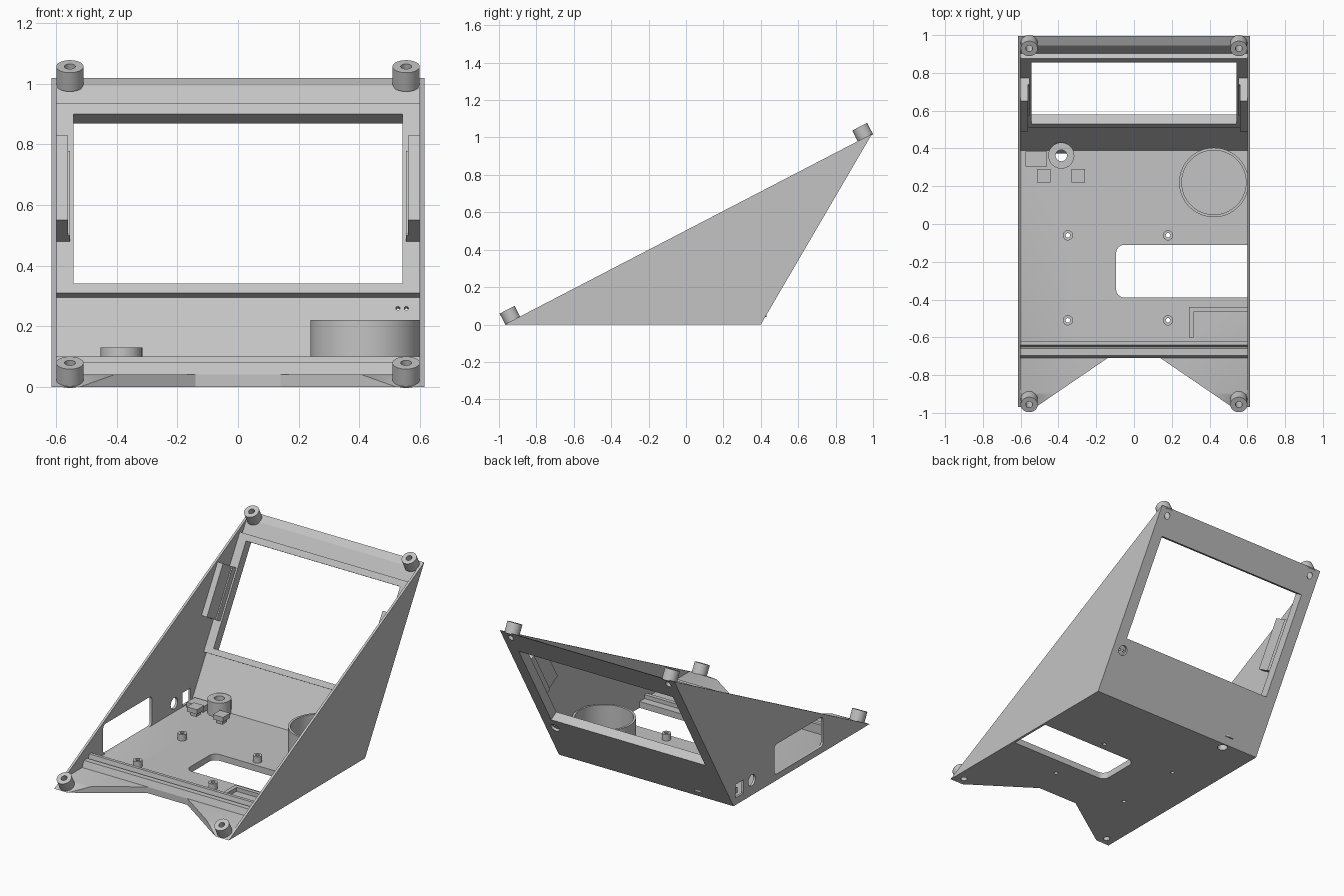
import bpy, bmesh, math
from mathutils import Vector, Matrix

old = bpy.data.objects.get("Cube")
if old:
    bpy.data.objects.remove(old, do_unlink=True)

grey = bpy.data.materials.new("light grey plastic")
grey.use_nodes = True
grey.diffuse_color = (0.55, 0.55, 0.55, 1)
grey.node_tree.nodes["Principled BSDF"].inputs["Base Color"].default_value = (0.55, 0.55, 0.55, 1)

# Main dimensions
INNER, OUTER = 0.6, 0.615
FLOOR = 0.04
FRONT, HEEL, PEAK = Vector((-0.97, 0)), Vector((0.4, 0)), Vector((0.995, 1.02))
UP = (PEAK - HEEL).normalized()          # along the leaning back panel
IN = Vector((-UP.y, UP.x))               # from the back panel to the inside
SLOPE = (PEAK - FRONT).normalized()      # along the open sloping face
POST_AXIS = Vector((0, -SLOPE.y, SLOPE.x))


def lean(s, t):
    """Point in the y-z plane: s up the back panel, t inwards from it."""
    return HEEL + UP * s + IN * t


def finish(name, bm):
    bmesh.ops.recalc_face_normals(bm, faces=bm.faces[:])
    mesh = bpy.data.meshes.new(name)
    bm.to_mesh(mesh)
    bm.free()
    mesh.materials.append(grey)
    ob = bpy.data.objects.new(name, mesh)
    bpy.context.collection.objects.link(ob)
    return ob


def prism(name, outline, x0, x1):
    """Extrude a y-z outline along x."""
    bm = bmesh.new()
    face = bm.faces.new([bm.verts.new((x0, p[0], p[1])) for p in outline])
    ext = bmesh.ops.extrude_face_region(bm, geom=[face])
    moved = [v for v in ext["geom"] if isinstance(v, bmesh.types.BMVert)]
    bmesh.ops.translate(bm, verts=moved, vec=(x1 - x0, 0, 0))
    return finish(name, bm)


def box(name, lo, hi, axis=None, radius=0.0):
    """Box between two corners, optionally rounded along one axis."""
    lo, hi = Vector(lo), Vector(hi)
    bm = bmesh.new()
    bmesh.ops.create_cube(bm, size=1)
    bmesh.ops.scale(bm, vec=hi - lo, verts=bm.verts[:])
    bmesh.ops.translate(bm, vec=(lo + hi) / 2, verts=bm.verts[:])
    if axis is not None:
        edges = [e for e in bm.edges
                 if abs(e.verts[0].co[axis] - e.verts[1].co[axis]) > 1e-4]
        bmesh.ops.bevel(bm, geom=edges, offset=radius, segments=6,
                        profile=0.5, affect='EDGES')
    return finish(name, bm)


def tube(name, base, axis, height, outer, inner=0.0, n=40):
    """Cylinder, or a ring if it has an inner radius."""
    turn = Vector((0, 0, 1)).rotation_difference(Vector(axis)).to_matrix().to_4x4()
    place = Matrix.Translation(base) @ turn
    bm = bmesh.new()

    def ring(r, z):
        return [bm.verts.new(place @ Vector((r * math.cos(a), r * math.sin(a), z)))
                for a in (2 * math.pi * i / n for i in range(n))]

    rings = [ring(outer, 0), ring(outer, height)]
    if inner:
        rings += [ring(inner, height), ring(inner, 0)]
        pairs = list(zip(rings, rings[1:] + rings[:1]))
    else:
        pairs = [(rings[0], rings[1])]
        for r in rings:
            bm.faces.new(r)
    for a, b in pairs:
        for i in range(n):
            j = (i + 1) % n
            bm.faces.new((a[i], a[j], b[j], b[i]))
    ob = finish(name, bm)
    smooth(ob)
    return ob


def smooth(ob):
    bpy.ops.object.select_all(action='DESELECT')
    ob.select_set(True)
    bpy.context.view_layer.objects.active = ob
    bpy.ops.object.shade_smooth_by_angle(angle=math.radians(30))


def cut(ob, cutters):
    """Subtract the cutters and remove them."""
    bpy.context.view_layer.objects.active = ob
    for c in cutters:
        c.hide_render = True
        mod = ob.modifiers.new("cut", 'BOOLEAN')
        mod.operation, mod.solver, mod.object = 'DIFFERENCE', 'EXACT', c
        bpy.ops.object.modifier_apply(modifier=mod.name)
        bpy.data.objects.remove(c, do_unlink=True)
    smooth(ob)


# Triangular side walls; the right one has the port openings
prism("left_wall", [FRONT, HEEL, PEAK], INNER, OUTER)
right_wall = prism("right_wall", [FRONT, HEEL, PEAK], -OUTER, -INNER)
cut(right_wall, [
    box("port_window", (-0.7, -0.5, FLOOR), (-0.5, -0.01, 0.23), 0, 0.025),
    tube("round_port", (-0.7, 0.215, 0.095), (1, 0, 0), 0.2, 0.035),
    box("square_port", (-0.7, 0.3, 0.045), (-0.5, 0.38, 0.13))])

# Corner posts standing square to the sloping face
post_spots = [(side * 0.555, y) for side in (-1, 1) for y in (-0.927, 0.958)]


def post_base(x, y):
    return Vector((x, y, (y - FRONT.x) * SLOPE.y / SLOPE.x))


def post_holes(low):
    return [tube("screw_hole", post_base(x, y) - POST_AXIS * 0.15, POST_AXIS, 0.3, 0.018)
            for x, y in post_spots if (y < 0) == low]


for x, y in post_spots:
    tube("corner_post", post_base(x, y) - POST_AXIS * 0.006, POST_AXIS, 0.07, 0.045, 0.018)

# Floor with front notch, side opening and screw holes
floor_plate = prism("floor", [FRONT, HEEL, lean(FLOOR / UP.y, 0),
                              (FRONT.x + FLOOR * SLOPE.x / SLOPE.y, FLOOR)], -INNER, INNER)
bm = bmesh.new()
notch = [(-0.565, -1.0), (-0.14, -0.71), (0.14, -0.71), (0.565, -1.0)]
face = bm.faces.new([bm.verts.new((x, y, -0.05)) for x, y in notch])
ext = bmesh.ops.extrude_face_region(bm, geom=[face])
bmesh.ops.translate(bm, vec=(0, 0, 0.2),
                    verts=[v for v in ext["geom"] if isinstance(v, bmesh.types.BMVert)])
standoffs = [(x, y) for x in (-0.35, 0.18) for y in (-0.06, -0.51)]
boss = (-0.385, 0.362)
cut(floor_plate, [
    finish("front_notch", bm),
    box("floor_window", (-0.095, -0.39, -0.1), (0.7, -0.11, 0.1), 2, 0.045),
    tube("boss_hole", (*boss, -0.1), (0, 0, 1), 0.3, 0.03),
    *[tube("small_hole", (x, y, -0.1), (0, 0, 1), 0.3, 0.012, n=20) for x, y in standoffs],
    *post_holes(True)])

# Leaning back panel with a thicker frame round the screen window
back_panel = prism("back_panel", [lean(*p) for p in (
    (0, 0), (1.181, 0), (1.1335, 0.03), (1.047, 0.03), (1.047, 0.06),
    (0.324, 0.06), (0.324, 0.03), (0, 0.03))], -INNER, INNER)


def in_panel(name, x, s, t, depth, r):
    return tube(name, (x, *lean(s, t)), (0, *IN), depth, r, n=24)


cut(back_panel, [
    prism("screen_window", [lean(*p) for p in (
        (0.359, -0.1), (1.007, -0.1), (1.007, 0.15), (0.359, 0.15))], -0.543, 0.543),
    in_panel("round_recess", 0.542, 0.283, -0.05, 0.065, 0.03),
    *[in_panel("wire_hole", x, 0.283, -0.05, 0.15, 0.007) for x in (0.528, 0.556)],
    *post_holes(False)])

# Screen clips on both side walls
for side in (-1, 1):
    for name, depth, t in (("screen_clip", 0.562, 0.2), ("screen_clip_lip", 0.554, 0.1)):
        prism(name, [lean(*p) for p in ((0.52, 0.06), (0.843, 0.06), (0.843, t), (0.52, t))],
              side * depth, side * INNER)

# Stepped rail across the front of the floor
prism("front_rail", [(-0.71, FLOOR), (-0.695, 0.08), (-0.66, 0.08), (-0.65, 0.06),
                     (-0.64, 0.1), (-0.62, 0.1), (-0.62, FLOOR)], -INNER, INNER)

# Fittings on the floor
for x, y in standoffs:
    tube("board_standoff", (x, y, FLOOR), (0, 0, 1), 0.04, 0.027, 0.012, n=24)
tube("boss", (*boss, FLOOR), (0, 0, 1), 0.09, 0.069, 0.03)
tube("speaker_ring", (0.423, 0.22, FLOOR), (0, 0, 1), 0.18, 0.184, 0.17, n=64)
box("port_block", (-0.575, 0.305, FLOOR), (-0.46, 0.385, 0.075))
for x in (-0.478, -0.295):
    box("bracket_stem", (x - 0.02, 0.235, FLOOR), (x + 0.02, 0.275, 0.07))
    box("bracket_cap", (x - 0.036, 0.219, 0.065), (x + 0.036, 0.291, 0.095))
box("corner_rib_back", (0.29, -0.465, FLOOR), (INNER, -0.44, 0.065))
box("corner_rib_side", (0.29, -0.6, FLOOR), (0.315, -0.465, 0.065))
